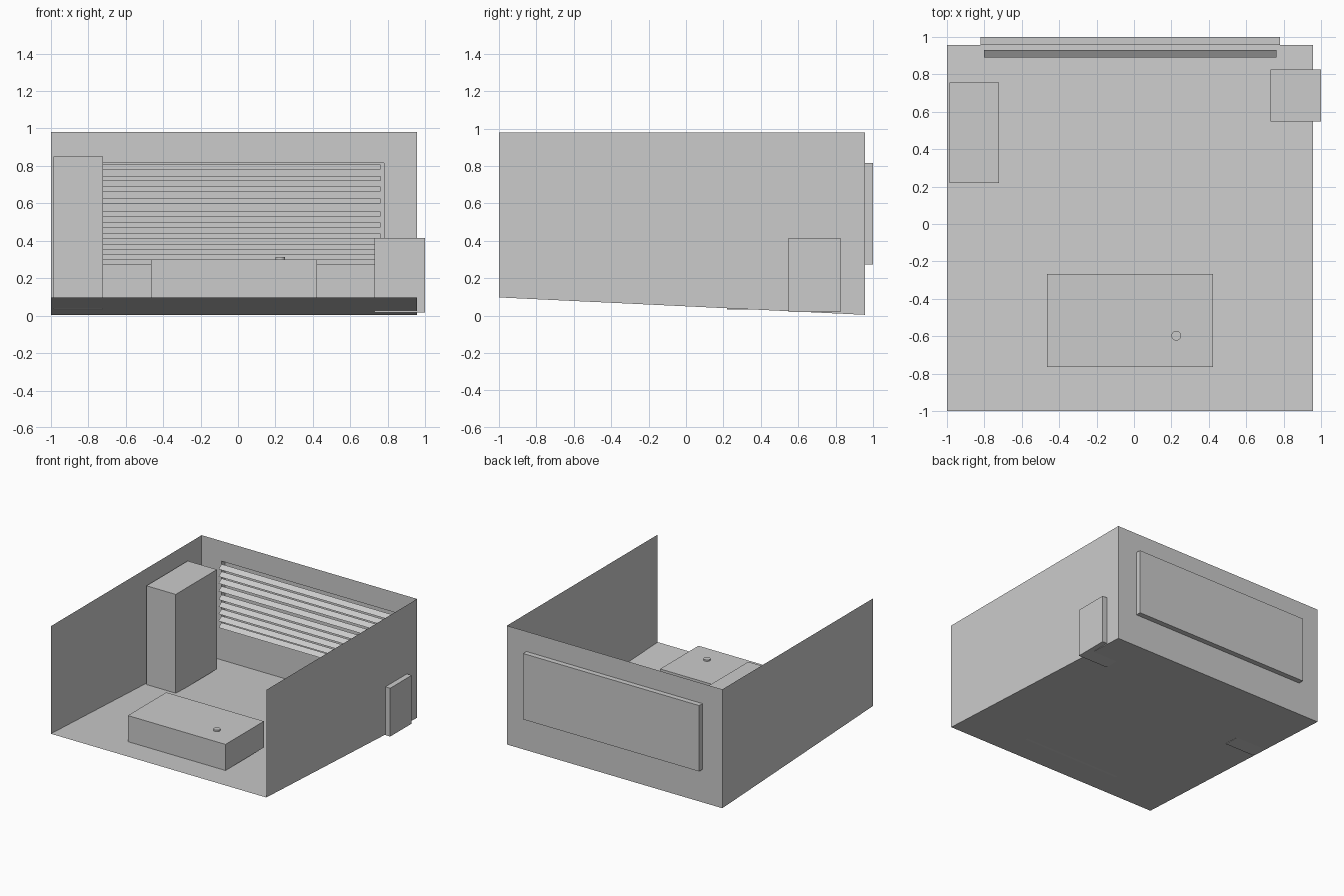
import bpy, bmesh, math
from mathutils import Vector

if "Cube" in bpy.data.objects:
    bpy.data.objects.remove(bpy.data.objects["Cube"])


def mesh_object(name, verts, faces):
    me = bpy.data.meshes.new(name)
    me.from_pydata(verts, [], faces)
    ob = bpy.data.objects.new(name, me)
    bpy.context.collection.objects.link(ob)
    return ob


def box(name, lo, hi):
    lo, hi = Vector(lo), Vector(hi)
    bpy.ops.mesh.primitive_cube_add(size=1, location=(lo + hi) / 2)
    ob = bpy.context.object
    ob.name = name
    ob.scale = hi - lo
    return ob


L, R, F, B, TOP = -1.0, 0.957, -1.0, 0.957, 0.98
ZF, ZB = 0.097, 0.004  # floor tilts down toward the back


def rect_xz(x0, x1, y, z0, z1):
    return [(x0, y, z0), (x1, y, z0), (x1, y, z1), (x0, y, z1)]


# thin room shell: sloping floor and two side walls
mesh_object("floor", [(L, F, ZF), (R, F, ZF), (R, B, ZB), (L, B, ZB)], [(0, 1, 2, 3)])
for name, x in (("left_wall", L), ("right_wall", R)):
    mesh_object(name, [(x, F, ZF), (x, B, ZB), (x, B, TOP), (x, F, TOP)], [(0, 1, 2, 3)])

# back wall with the window recess pushed outward
W = (-0.82, 0.78)
rings = (rect_xz(L, R, B, ZB, TOP) + rect_xz(*W, B, 0.274, 0.815)
         + rect_xz(*W, 1.0, 0.274, 0.815))
faces = [(8, 9, 10, 11)]
for r in (0, 4):
    for i in range(4):
        j = (i + 1) % 4
        faces.append((r + i, r + j, r + 4 + j, r + 4 + i))
mesh_object("back_wall_with_window", rings, faces)

# tilted blind slats, front edge low
for i, z in enumerate((0.793, 0.733, 0.676, 0.612, 0.543, 0.484, 0.425, 0.367, 0.313)):
    s = mesh_object(f"blind_slat_{i + 1}",
                    [(-0.80, 0.89, z - 0.013), (0.76, 0.89, z - 0.013),
                     (0.76, 0.93, z + 0.013), (-0.80, 0.93, z + 0.013)], [(0, 1, 2, 3)])

# furniture
box("tall_cabinet", (-0.985, 0.22, 0.033), (-0.72, 0.755, 0.85))
box("side_cabinet", (0.73, 0.547, 0.018), (1.0, 0.825, 0.415))
box("desk", (-0.465, -0.765, 0.085), (0.422, -0.267, 0.30))

# small round button on the desk
bpy.ops.mesh.primitive_cylinder_add(vertices=32, radius=0.026, depth=0.03,
                                    location=(0.226, -0.597, 0.297))
bpy.context.object.name = "desk_button"
bpy.ops.object.shade_smooth_by_angle()
